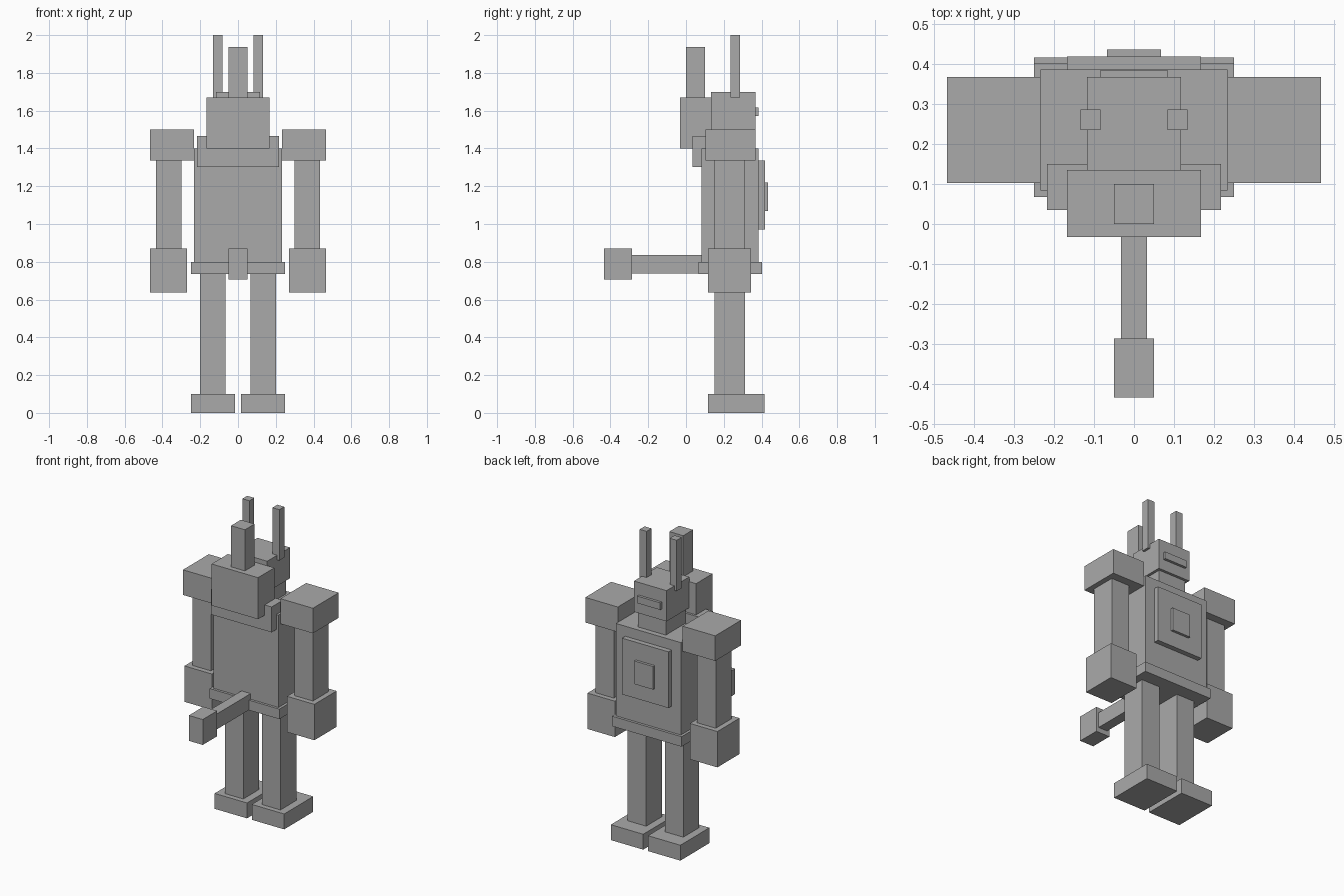
import bpy

cube = bpy.data.objects.get("Cube")
if cube:
    bpy.data.objects.remove(cube, do_unlink=True)

grey = bpy.data.materials.new("plain_grey")
grey.use_nodes = True
colour = (0.4, 0.4, 0.4, 1)
grey.diffuse_color = colour
grey.node_tree.nodes["Principled BSDF"].inputs["Base Color"].default_value = colour


def box(name, x, y, z):
    """Flat-sided block spanning the given (low, high) ranges."""
    spans = (x, y, z)
    bpy.ops.mesh.primitive_cube_add(size=1, location=[(a + b) / 2 for a, b in spans])
    ob = bpy.context.object
    ob.name = name
    ob.scale = [b - a for a, b in spans]
    bpy.ops.object.transform_apply(location=False, rotation=False, scale=True)
    ob.data.materials.append(grey)


def centred(name, half, y, z):
    box(name, (-half, half), y, z)


def pair(name, x, y, z):
    box("left_" + name, x, y, z)
    box("right_" + name, (-x[1], -x[0]), y, z)


# Legs and arms
pair("foot", (0.017, 0.25), (0.117, 0.415), (0, 0.1))
pair("leg", (0.067, 0.2), (0.15, 0.313), (0.1, 0.735))
pair("arm", (0.3, 0.433), (0.15, 0.313), (0.87, 1.337))
pair("hand", (0.27, 0.467), (0.117, 0.345), (0.637, 0.87))
pair("shoulder", (0.233, 0.467), (0.102, 0.367), (1.337, 1.5))

# Body, with stepped plates on the back
centred("belt", 0.25, (0.067, 0.402), (0.735, 0.8))
centred("torso", 0.233, (0.083, 0.385), (0.8, 1.4))
centred("large_plate", 0.167, (0.385, 0.418), (0.97, 1.335))
centred("small_plate", 0.067, (0.418, 0.435), (1.07, 1.22))

# Pole reaching forward from the waist
centred("pole", 0.033, (-0.285, 0.083), (0.737, 0.837))
centred("pole_tip", 0.05, (-0.433, -0.285), (0.705, 0.87))

# Head with visor and two antennae
centred("neck", 0.1, (0.15, 0.35), (1.4, 1.5))
centred("head", 0.117, (0.133, 0.367), (1.5, 1.7))
centred("visor", 0.083, (0.367, 0.384), (1.572, 1.618))
pair("antenna", (0.083, 0.133), (0.235, 0.285), (1.67, 2.0))

# Front collar, block and chimney
centred("collar", 0.217, (0.035, 0.15), (1.302, 1.467))
centred("front_block", 0.167, (-0.033, 0.135), (1.4, 1.67))
centred("chimney", 0.05, (0, 0.1), (1.67, 1.937))
